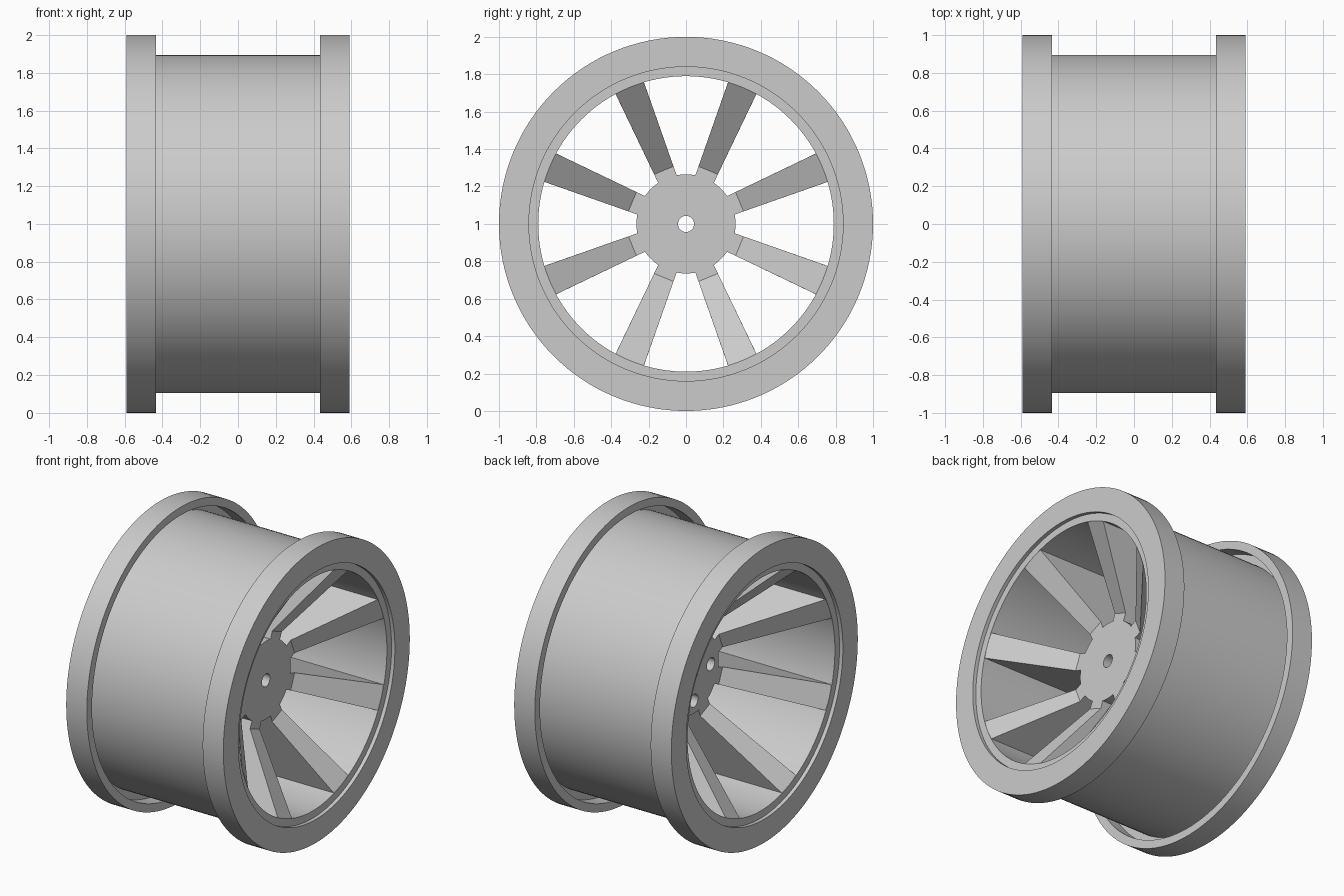
import bpy, bmesh, math
from mathutils import Matrix, Vector

if "Cube" in bpy.data.objects:
    bpy.data.objects.remove(bpy.data.objects["Cube"])

SEGMENTS = 128
SPOKES = 8
CENTRE = Vector((0, 0, 1))

grey = bpy.data.materials.new("plain grey")
grey.use_nodes = True
grey.diffuse_color = (0.6, 0.6, 0.6, 1)
grey.node_tree.nodes["Principled BSDF"].inputs["Base Color"].default_value = (0.6, 0.6, 0.6, 1)


def make_object(name, bm):
    bmesh.ops.recalc_face_normals(bm, faces=bm.faces)
    mesh = bpy.data.meshes.new(name)
    bm.to_mesh(mesh)
    bm.free()
    mesh.materials.append(grey)
    obj = bpy.data.objects.new(name, mesh)
    obj.location = CENTRE
    bpy.context.collection.objects.link(obj)
    return obj


def smooth(obj):
    bpy.ops.object.select_all(action='DESELECT')
    obj.select_set(True)
    bpy.context.view_layer.objects.active = obj
    bpy.ops.object.shade_smooth_by_angle(angle=math.radians(30))


def revolve(name, profile, segments=SEGMENTS):
    """Spin a closed (x, radius) profile around the axle."""
    bm = bmesh.new()
    rings = []
    for i in range(segments):
        a = math.tau * i / segments
        rings.append([bm.verts.new((x, r * math.cos(a), r * math.sin(a))) for x, r in profile])
    n = len(profile)
    for i, ring in enumerate(rings):
        after = rings[(i + 1) % segments]
        for j in range(n):
            k = (j + 1) % n
            bm.faces.new((ring[j], ring[k], after[k], after[j]))
    return make_object(name, bm)


# Rim: barrel, two flanges with an undercut bead channel, stepped inner lip
half = [(0.565, 0.79), (0.565, 0.84), (0.59, 0.84), (0.59, 1.0),
        (0.435, 1.0), (0.435, 0.945), (0.535, 0.945), (0.535, 0.895)]
rim = revolve("rim", half + [(-x, r) for x, r in reversed(half)])
smooth(rim)

# Hub: offset disc with an axle bore
HUB_OUT, HUB_IN = 0.21, -0.06
hub = revolve("hub", [(HUB_OUT, 0.043), (HUB_OUT, 0.265), (HUB_IN, 0.265), (HUB_IN, 0.043)])

# Four blind bolt holes in the inner face of the hub
bm = bmesh.new()
for i in range(4):
    spin = Matrix.Rotation(math.tau * i / 4, 4, 'X')
    place = spin @ Matrix.Translation((HUB_IN, 0.18, 0)) @ Matrix.Rotation(math.pi / 2, 4, 'Y')
    bmesh.ops.create_cone(bm, cap_ends=True, segments=32, radius1=0.043, radius2=0.043,
                          depth=0.3, matrix=place)
cutter = make_object("bolt_hole_cutter", bm)
cutter.hide_render = True
cut = hub.modifiers.new("bolt holes", 'BOOLEAN')
cut.operation = 'DIFFERENCE'
cut.solver = 'EXACT'
cut.object = cutter
bpy.context.view_layer.objects.active = hub
bpy.ops.object.modifier_apply(modifier=cut.name)
bpy.data.objects.remove(cutter)
smooth(hub)

# Spokes: tapered webs, deep at the rim and sloping down to the hub on both sides
web = [(0.25, HUB_OUT, 0.053), (0.31, HUB_OUT, 0.056), (0.79, 0.565, 0.082), (0.80, 0.565, 0.083),
       (0.80, -0.565, 0.083), (0.79, -0.565, 0.082), (0.31, HUB_IN, 0.056), (0.25, HUB_IN, 0.053)]
for i in range(SPOKES):
    bm = bmesh.new()
    sides = [[bm.verts.new((x, r, s * w)) for r, x, w in web] for s in (-1, 1)]
    for side in sides:
        bm.faces.new(side)
    for j in range(len(web)):
        k = (j + 1) % len(web)
        bm.faces.new((sides[0][j], sides[0][k], sides[1][k], sides[1][j]))
    bm.transform(Matrix.Rotation(math.tau * (i + 0.5) / SPOKES, 4, 'X'))
    make_object(f"spoke_{i + 1}", bm)
